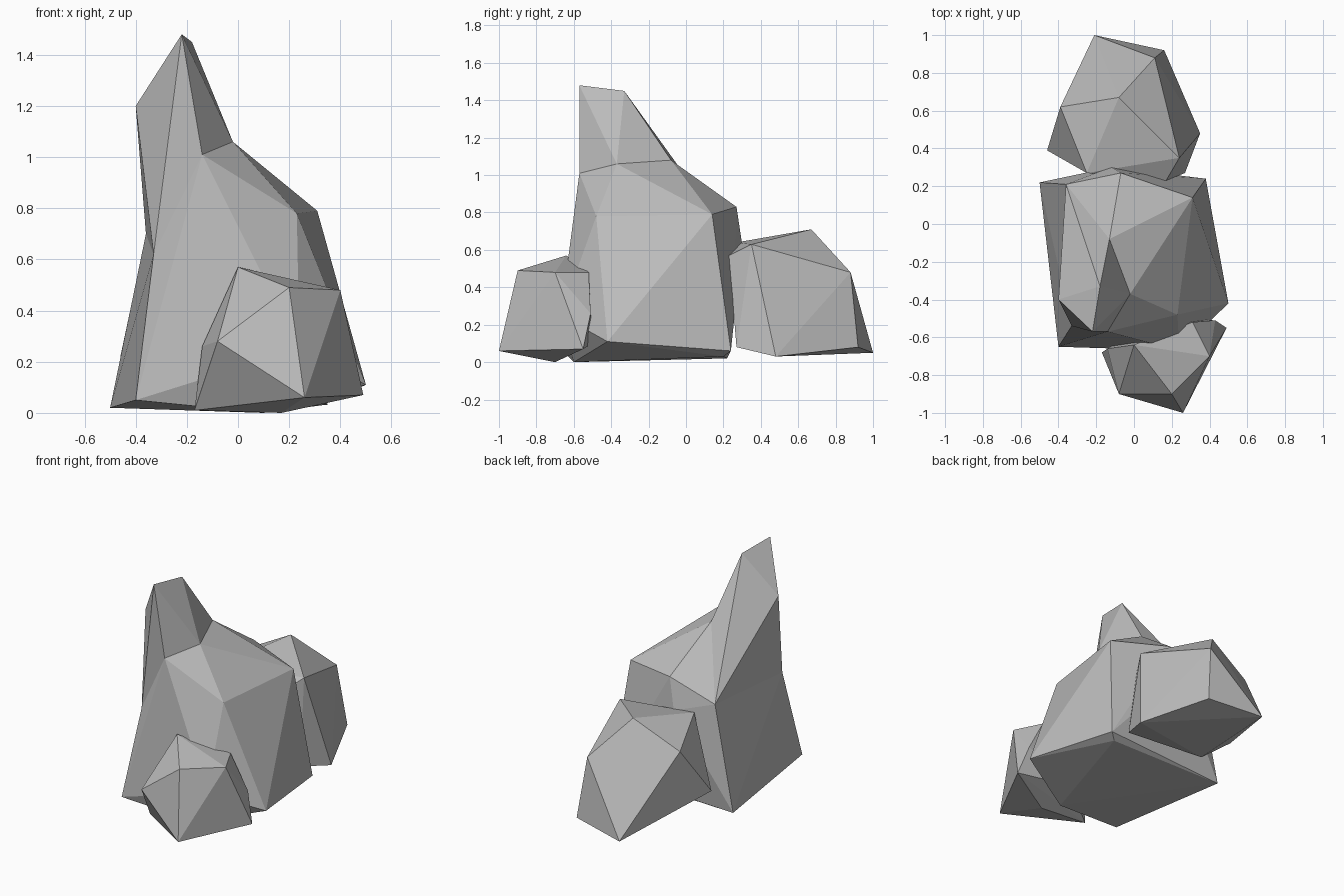
import bpy
import bmesh
from mathutils import Vector

default_cube = bpy.data.objects.get("Cube")
if default_cube:
    bpy.data.objects.remove(default_cube, do_unlink=True)


def make_material(name, colour):
    material = bpy.data.materials.new(name)
    material.use_nodes = True
    material.diffuse_color = colour
    shader = material.node_tree.nodes["Principled BSDF"]
    shader.inputs["Base Color"].default_value = colour
    shader.inputs["Roughness"].default_value = 0.9
    return material


stone_grey = make_material("stone grey", (0.5, 0.5, 0.5, 1.0))


def make_rock(name, corners):
    """Wrap a tight faceted skin around the corner points of one boulder."""
    bm = bmesh.new()
    for corner in corners:
        bm.verts.new(Vector(corner))
    hull = bmesh.ops.convex_hull(bm, input=bm.verts[:])
    unused = hull["geom_interior"] + hull["geom_unused"]
    loose = {item for item in unused if isinstance(item, bmesh.types.BMVert)}
    bmesh.ops.delete(bm, geom=list(loose), context="VERTS")
    bmesh.ops.recalc_face_normals(bm, faces=bm.faces[:])
    mesh = bpy.data.meshes.new(name)
    bm.to_mesh(mesh)
    bm.free()
    mesh.materials.append(stone_grey)
    rock = bpy.data.objects.new(name, mesh)
    bpy.context.collection.objects.link(rock)
    return rock


# Shoulder corners shared by the main boulder and its spire
shoulder = [
    (-0.14, -0.57, 1.01),
    (-0.02, -0.37, 1.06),
    (-0.13, -0.08, 1.08),
    (-0.36, 0.21, 0.7),
    (-0.33, -0.54, 0.62),
]

# Leaning spire
spire_top = [(-0.22, -0.57, 1.48), (-0.18, -0.33, 1.45), (-0.4, -0.4, 1.2)]
make_rock("spire", shoulder + spire_top)

# Main boulder: upper ledge, belly and undercut foot
ledge = [(0.31, 0.14, 0.79), (0.23, -0.48, 0.78), (-0.07, 0.27, 0.83),
         (-0.12, 0.3, 0.63)]
belly = [(-0.4, -0.65, 0.05), (0.24, -0.67, 0.25), (0.5, -0.42, 0.11),
         (0.38, 0.24, 0.06)]
foot = [(-0.5, 0.22, 0.02), (0.33, 0.2, 0.03), (0.1, -0.6, 0)]
make_rock("main_boulder", shoulder + ledge + belly + foot)

# Rear boulder
rear_crown = [(-0.08, 0.67, 0.71), (0.24, 0.35, 0.63), (0.17, 0.23, 0.57),
              (-0.25, 0.27, 0.64), (-0.39, 0.62, 0.55), (0.11, 0.88, 0.48)]
rear_foot = [(-0.21, 1, 0.05), (0.16, 0.92, 0.08), (0.35, 0.48, 0.03),
             (0.27, 0.27, 0.08), (-0.46, 0.39, 0.22), (-0.3, 0.3, 0.1)]
make_rock("rear_boulder", rear_crown + rear_foot)

# Front boulder
front_crown = [(0, -0.64, 0.57), (0.2, -0.9, 0.49), (0.4, -0.7, 0.48),
               (0.31, -0.52, 0.48), (-0.08, -0.9, 0.28), (-0.14, -0.66, 0.26)]
front_foot = [(0.26, -1, 0.06), (0.49, -0.55, 0.07), (0.43, -0.51, 0.26),
              (-0.17, -0.68, 0.01), (0.17, -0.7, 0), (0.1, -0.5, 0.1)]
make_rock("front_boulder", front_crown + front_foot)
